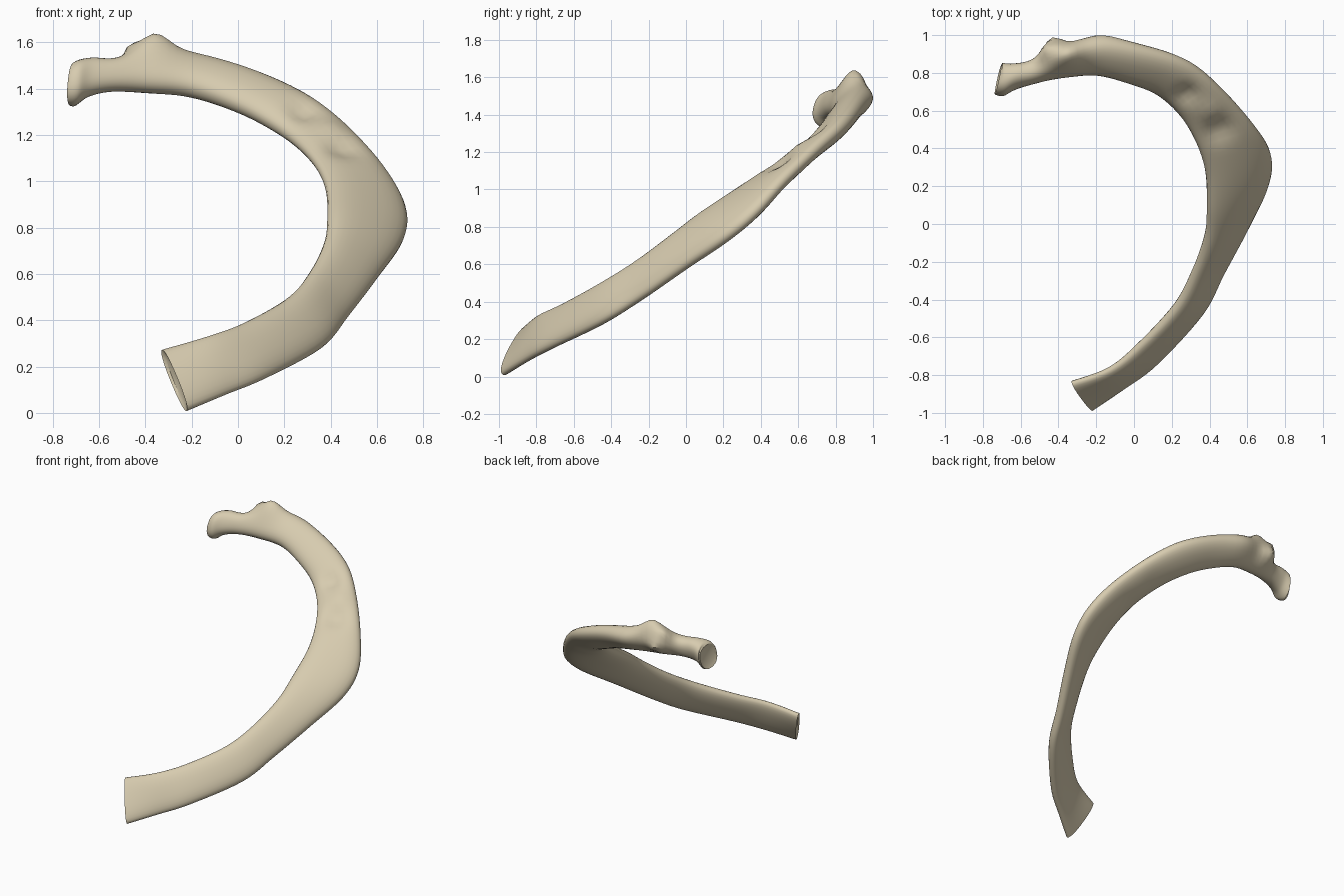
import bpy, bmesh, math
from mathutils import Vector

cube = bpy.data.objects.get("Cube")
if cube:
    bpy.data.objects.remove(cube, do_unlink=True)

bone = bpy.data.materials.new("bone_tan")
bone.use_nodes = True
colour = (0.68, 0.60, 0.43, 1)
bone.diffuse_color = colour
bsdf = bone.node_tree.nodes["Principled BSDF"]
bsdf.inputs["Base Color"].default_value = colour
bsdf.inputs["Roughness"].default_value = 0.8

# Stations from cut front end to head: inner edge, outer edge, thickness
STATIONS = [
    ((-.33, -.84, .27), (-.22, -.98, .01), .08),
    ((-.13, -.77, .33), (-.05, -.86, .08), .08),
    ((.03, -.64, .39), (.12, -.73, .15), .09),
    ((.22, -.44, .50), (.36, -.46, .28), .10),
    ((.32, -.25, .62), (.47, -.25, .41), .10),
    ((.38, -.07, .75), (.60, -.01, .58), .11),
    ((.39, .08, .86), (.71, .22, .74), .12),
    ((.38, .27, .98), (.72, .38, .88), .12),
    ((.33, .43, 1.08), (.63, .53, 1.05), .11),
    ((.24, .58, 1.17), (.47, .71, 1.23), .11),
    ((.12, .69, 1.25), (.30, .85, 1.36), .12),
    ((-.02, .75, 1.32), (.08, .93, 1.46), .13),
    ((-.20, .80, 1.38), (-.16, .97, 1.53), .14),
    ((-.38, .80, 1.39), (-.37, .92, 1.57), .14),
    ((-.54, .78, 1.39), (-.53, .83, 1.53), .12),
    ((-.64, .75, 1.37), (-.63, .81, 1.53), .13),
    ((-.70, .74, 1.33), (-.69, .79, 1.52), .17),
    ((-.73, .74, 1.33), (-.71, .79, 1.50), .15),
]
STEPS, SIDES = 6, 28


def spline(values, i, f):
    """Catmull-Rom value between station i and i + 1."""
    last = len(values) - 1
    p0, p1, p2, p3 = (values[min(max(k, 0), last)] for k in range(i - 1, i + 3))
    return (p1 * 2 + (p2 - p0) * f + (p0 * 2 - p1 * 5 + p2 * 4 - p3) * f ** 2
            + (p1 * 3 - p0 - p2 * 3 + p3) * f ** 3) * 0.5


inner = [Vector(s[0]) for s in STATIONS]
outer = [Vector(s[1]) for s in STATIONS]
thick = [s[2] for s in STATIONS]
samples = []
for k in range((len(STATIONS) - 1) * STEPS + 1):
    i = min(k // STEPS, len(STATIONS) - 2)
    f = k / STEPS - i
    samples.append((spline(inner, i, f), spline(outer, i, f), spline(thick, i, f)))


def soft(v):
    """Slightly squared ellipse coordinate."""
    return math.copysign(abs(v) ** 0.88, v)


# Loft the flattened shaft
bm = bmesh.new()
rings = []
centres = [(a + b) / 2 for a, b, t in samples]
for k, (a, b, t) in enumerate(samples):
    tangent = centres[min(k + 1, len(centres) - 1)] - centres[max(k - 1, 0)]
    half = (b - a) / 2
    normal = tangent.cross(half).normalized()
    ring = []
    for s in range(SIDES):
        ang = 2 * math.pi * s / SIDES
        ring.append(bm.verts.new(centres[k] + half * soft(math.cos(ang))
                                 + normal * t / 2 * soft(math.sin(ang))))
    rings.append(ring)
for r0, r1 in zip(rings, rings[1:]):
    for s in range(SIDES):
        n = (s + 1) % SIDES
        bm.faces.new((r0[s], r0[n], r1[n], r1[s]))

# Hollowed end faces
for ring, centre, inward in ((rings[0], centres[0], centres[4] - centres[0]),
                             (rings[-1], centres[-1], centres[-5] - centres[-1])):
    lip = [bm.verts.new(centre.lerp(v.co, 0.75) + inward.normalized() * 0.01) for v in ring]
    for s in range(SIDES):
        n = (s + 1) % SIDES
        bm.faces.new((ring[s], ring[n], lip[n], lip[s]))
    bm.faces.new(lip)


def swell(centre, radius, push):
    """Raise or dent the surface softly around a point."""
    for v in bm.verts:
        d = (v.co - Vector(centre)).length / radius
        v.co += Vector(push) * math.exp(-d * d)


# Tubercle knobs, and muscle dents on the upper face
swell((-.36, .91, 1.58), .08, (0, 0, .06))
swell((-.44, .91, 1.53), .055, (-.02, .02, .05))
swell((-.43, .95, 1.47), .07, (-.01, .07, 0))
swell((-.18, .98, 1.47), .10, (0, .015, 0))
swell((.28, .68, 1.31), .06, (0, .015, -.025))
swell((.45, .50, 1.14), .07, (-.005, .015, -.025))
swell((.40, .62, 1.20), .05, (0, -.01, .015))

bmesh.ops.recalc_face_normals(bm, faces=bm.faces[:])
mesh = bpy.data.meshes.new("rib_bone")
bm.to_mesh(mesh)
bm.free()
mesh.materials.append(bone)
rib = bpy.data.objects.new("rib_bone", mesh)
bpy.context.collection.objects.link(rib)
bpy.context.view_layer.objects.active = rib
rib.select_set(True)
bpy.ops.object.shade_smooth_by_angle(angle=math.radians(40))
